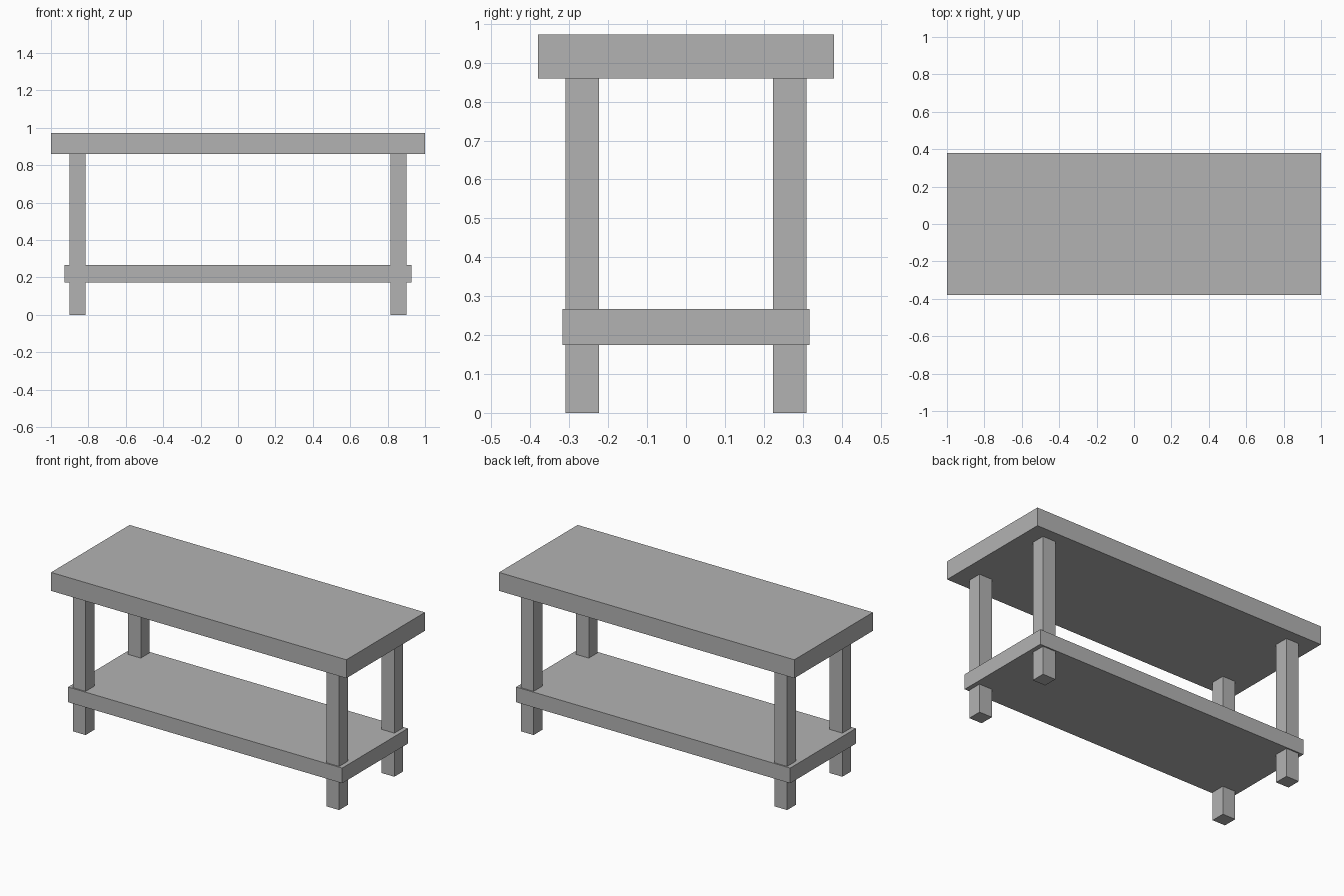
import bpy

if "Cube" in bpy.data.objects:
    bpy.data.objects.remove(bpy.data.objects["Cube"])

grey = bpy.data.materials.new("plain_grey")
grey.diffuse_color = (0.45, 0.45, 0.45, 1.0)
grey.use_nodes = True
grey.node_tree.nodes["Principled BSDF"].inputs["Base Color"].default_value = grey.diffuse_color


def box(name, x, y, z):
    """Axis-aligned box from (min, max) ranges."""
    bpy.ops.mesh.primitive_cube_add(size=1)
    ob = bpy.context.object
    ob.name = name
    for v in ob.data.vertices:
        v.co = [r[0] if c < 0 else r[1] for c, r in zip(v.co, (x, y, z))]
    ob.data.materials.append(grey)
    return ob


# Table top and lower shelf
box("table_top", (-1.0, 1.0), (-0.38, 0.38), (0.86, 0.973))
box("lower_shelf", (-0.928, 0.928), (-0.318, 0.318), (0.174, 0.267))

# Four legs, running through the shelf to the table top
for sx, side in ((-1, "left"), (1, "right")):
    for sy, end in ((-1, "front"), (1, "back")):
        x = sorted((sx * 0.815, sx * 0.902))
        y = sorted((sy * 0.224, sy * 0.31))
        box(f"{end}_{side}_leg", x, y, (0.0, 0.86))
